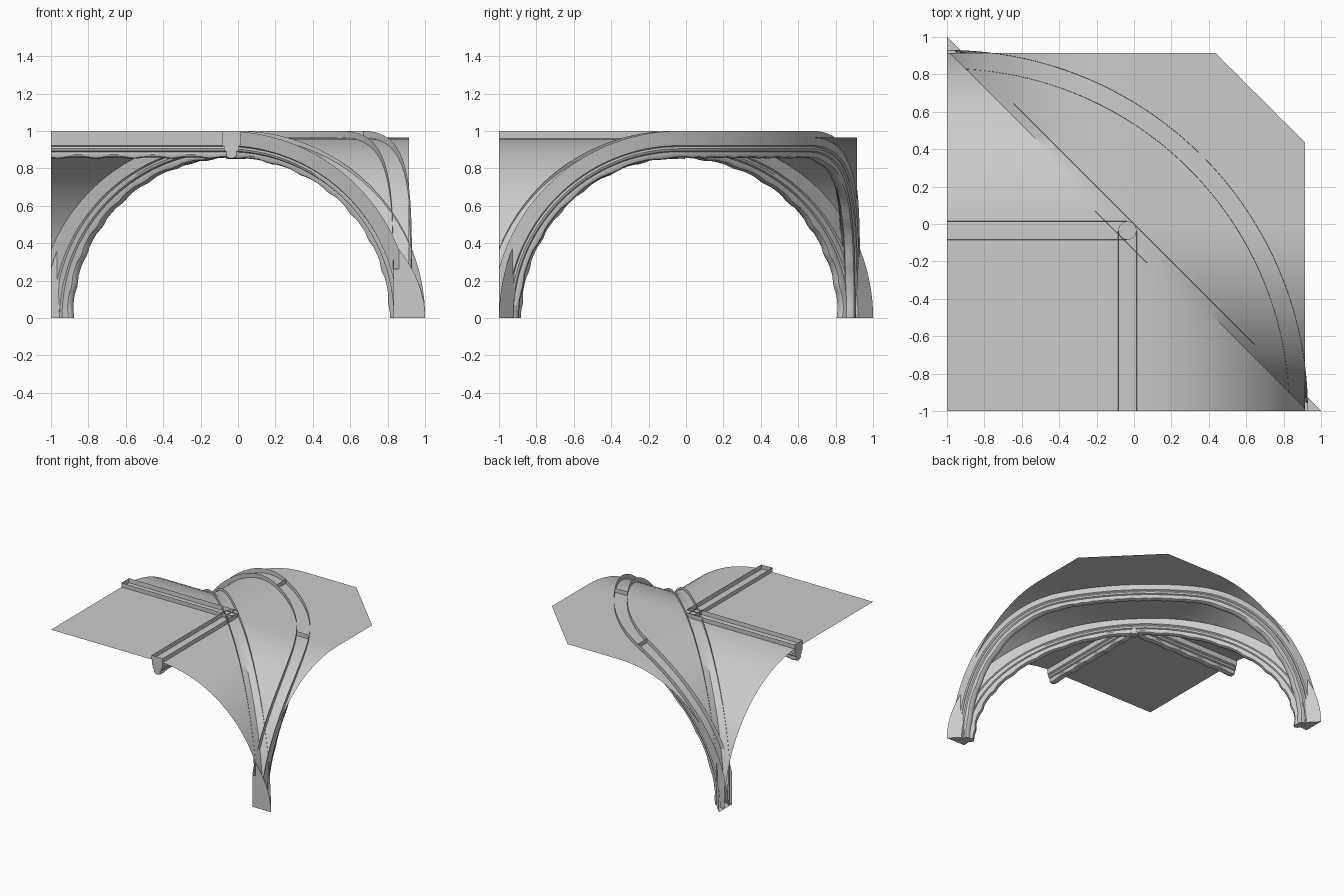
import bpy, bmesh, math
from mathutils import Vector

if "Cube" in bpy.data.objects:
    bpy.data.objects.remove(bpy.data.objects["Cube"])

C = -0.035          # crossing point of the ribs, in x and y
R = 0.965           # radius of the vault surface
ARC = 1.88          # plan radius of the curved rib
HALF = math.pi / 2

stone = bpy.data.materials.new("grey stone")
stone.use_nodes = True
stone.diffuse_color = (0.6, 0.6, 0.6, 1)
stone.node_tree.nodes["Principled BSDF"].inputs["Base Color"].default_value = (0.6, 0.6, 0.6, 1)

# Half section of a rib: sideways offset and radius
half = [(0.05, 1.0), (0.047, 0.922), (0.038, 0.916), (0.041, 0.905), (0.036, 0.893),
        (0.026, 0.888), (0.028, 0.875), (0.022, 0.863), (0.01, 0.858)]
section = half + [(-w, r) for w, r in reversed(half)]


def finish(bm, name, angle=35):
    mesh = bpy.data.meshes.new(name)
    bm.to_mesh(mesh)
    bm.free()
    mesh.materials.append(stone)
    obj = bpy.data.objects.new(name, mesh)
    bpy.context.collection.objects.link(obj)
    bpy.ops.object.select_all(action='DESELECT')
    obj.select_set(True)
    bpy.context.view_layer.objects.active = obj
    bpy.ops.object.shade_smooth_by_angle(angle=math.radians(angle))
    return obj


def clip(bm, point, normal, fill=False):
    geom = bm.verts[:] + bm.edges[:] + bm.faces[:]
    cut = bmesh.ops.bisect_plane(bm, geom=geom, dist=1e-5, plane_co=point,
                                 plane_no=normal, clear_outer=True)["geom_cut"]
    edges = [e for e in cut if isinstance(e, bmesh.types.BMEdge)]
    if fill and edges:
        bmesh.ops.edgenet_fill(bm, edges=edges)


def rib(name, place, steps, joints=()):
    """Sweep the section through place(w, r, s); the top stays open as a channel."""
    bm = bmesh.new()
    rows = []
    for s in steps:
        lump = 0.007 * max(0, math.sin(s * 31))
        rows.append([bm.verts.new(place(w, r - lump if r < 0.88 else r, s)) for w, r in section])
    n = len(section)
    for a, b in zip(rows, rows[1:]):
        for i in range(n):
            j = (i + 1) % n
            f = bm.faces.new((a[i], a[j], b[j], b[i]))
            f.material_index = 1 if j == 0 else 0
    bm.faces.new(rows[0])
    bm.faces.new(rows[-1])
    bmesh.ops.recalc_face_normals(bm, faces=bm.faces[:])
    for k in joints:
        bm.faces.new(rows[k])
    clip(bm, (-1, 0, 0), (-1, 0, 0), True)
    clip(bm, (0, -1, 0), (0, -1, 0), True)
    top = [f for f in bm.faces if f.material_index == 1]
    bmesh.ops.delete(bm, geom=top, context='FACES')
    return finish(bm, name)


def spread(a, b, n):
    return [a + (b - a) * i / n for i in range(n + 1)]


# Vault surface: two groined quarters and two flat quarters
def height(u, v):
    if u * v >= 0:
        return R
    m = min(abs(u), abs(v))
    return math.sqrt(max(0, R * R - m * m))


N = 20
line = [R * math.sin(HALF * k / N) for k in range(-N, N + 1)]
bm = bmesh.new()
grid = [[bm.verts.new((C + u, C + v, height(u, v))) for v in line] for u in line]
for i in range(2 * N):
    for j in range(2 * N):
        a, b, c, d = grid[i][j], grid[i + 1][j], grid[i + 1][j + 1], grid[i][j + 1]
        if i + j + 1 == 2 * N:
            bm.faces.new((a, b, d))
            bm.faces.new((b, c, d))
        else:
            bm.faces.new((a, b, c, d))
clip(bm, (0.915, 0, 0), (1, 0, 0))
clip(bm, (0, 0.915, 0), (0, 1, 0))
clip(bm, (0.915, 0.435, 0), (1, 1, 0))
finish(bm, "vault_surface")


# Diagonal rib, foot to foot
def on_diagonal(w, r, t):
    u, k = r * math.sin(t), w * math.sqrt(0.5)
    return (C + u + k, C - u + k, r * math.cos(t))


rib("diagonal_rib", on_diagonal, spread(-HALF, HALF, 96))


# Rib curved in plan: a rising end, a level middle, a falling end
def on_curve(w, r, s):
    rho = ARC + w
    if abs(s) > 1:
        t = (abs(s) - 1) * HALF
        y, z = C - r * math.sin(t), r * math.cos(t)
        x = -1 + math.sqrt(rho * rho - (y + 1) ** 2)
    else:
        start = math.asin((1 + C) / rho)
        a = start + (1 - s) / 2 * (HALF - 2 * start)
        return (-1 + rho * math.cos(a), -1 + rho * math.sin(a), r)
    return (x, y, z) if s > 0 else (y, x, z)


rib("curved_rib", on_curve, spread(-2, -1, 40) + spread(-1, 1, 24)[1:] + spread(1, 2, 40)[1:],
    joints=(40, 64))

# Level ridge ribs
rib("ridge_rib_side", lambda w, r, s: (s, C + w, r), spread(-1, C, 40))
rib("ridge_rib_front", lambda w, r, s: (C + w, s, r), spread(-1, C, 40))

# Boss where the ribs meet
bm = bmesh.new()
bmesh.ops.create_cone(bm, cap_ends=True, segments=12, radius1=0.03, radius2=0.05, depth=0.145)
bmesh.ops.translate(bm, verts=bm.verts[:], vec=Vector((C, C, 0.922)))
finish(bm, "centre_boss")
